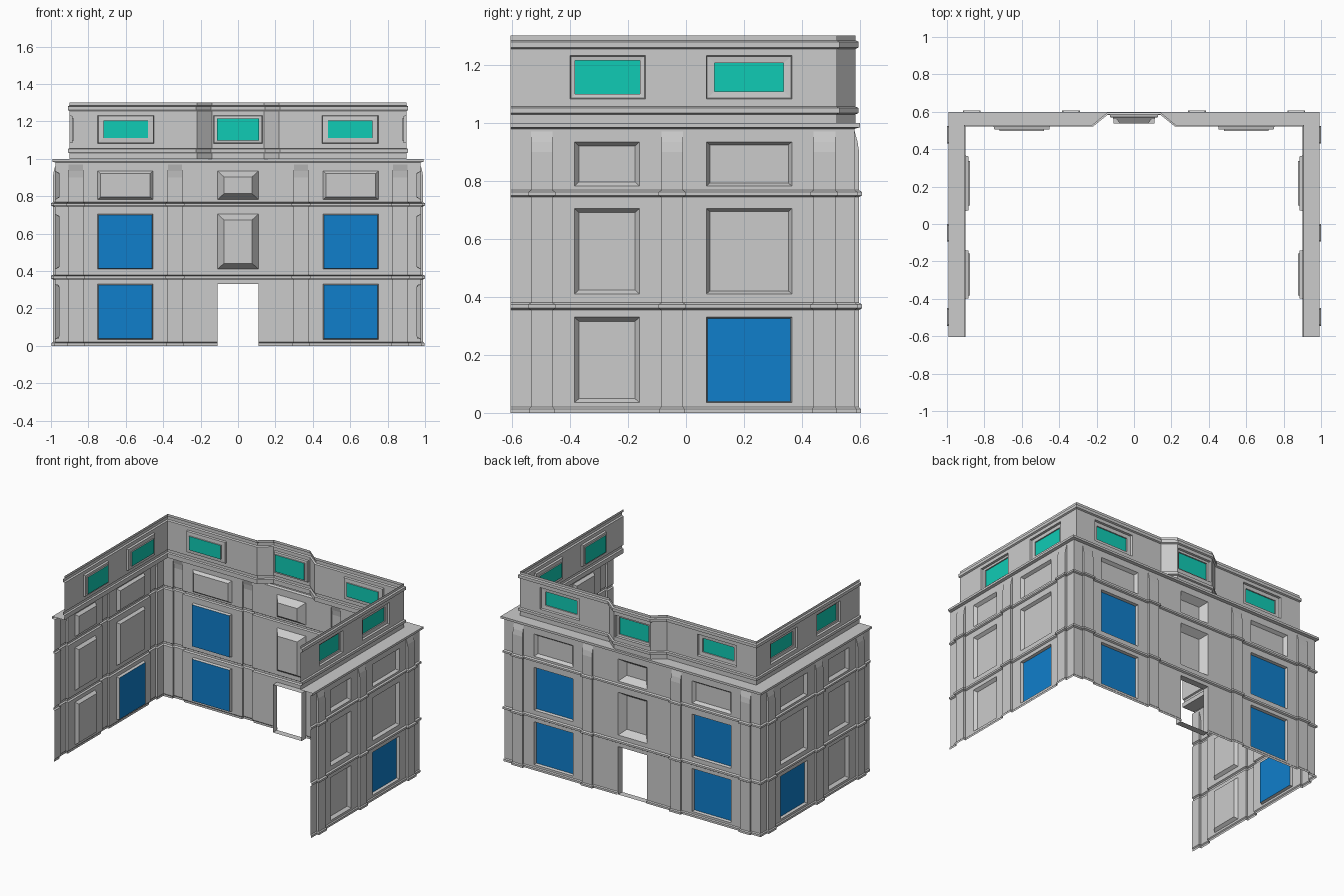
import bpy
from mathutils import Vector

if "Cube" in bpy.data.objects:
    bpy.data.objects.remove(bpy.data.objects["Cube"])


def material(name, rgb):
    m = bpy.data.materials.new(name)
    m.diffuse_color = (*rgb, 1)
    m.use_nodes = True
    m.node_tree.nodes["Principled BSDF"].inputs["Base Color"].default_value = m.diffuse_color
    return m


blue = material("blue_glass", (0.005, 0.21, 0.60))
teal = material("teal_glass", (0.005, 0.60, 0.46))


def make(name, verts, faces, mat=None, mirror=True):
    me = bpy.data.meshes.new(name)
    me.from_pydata([tuple(v) for v in verts], [], faces)
    ob = bpy.data.objects.new(name, me)
    bpy.context.collection.objects.link(ob)
    if mat:
        me.materials.append(mat)
    if mirror:
        mod = ob.modifiers.new("mirror", 'MIRROR')
        mod.merge_threshold = 0.0005
    return ob


def sweep(name, path, levels, holes):
    """Loft plan points (x, y, nx, ny, px, py) through (z, offset, pilaster) levels, leaving holes."""
    n = len(levels)
    verts = [(x + nx * d + px * p, y + ny * d + py * p, z)
             for x, y, nx, ny, px, py in path for z, d, p in levels]
    faces = []
    for i in range(len(path) - 1):
        mx = (path[i][0] + path[i + 1][0]) / 2
        my = (path[i][1] + path[i + 1][1]) / 2
        for k in range(n - 1):
            mz = (levels[k][0] + levels[k + 1][0]) / 2
            cut = False
            for side, a, b, z0, z1 in holes:
                on_side = path[i][2] == 1 and path[i + 1][2] == 1 and path[i][3] != 1
                u = my if side else mx
                if side == on_side and a < u < b and z0 < mz < z1:
                    cut = True
            if not cut:
                a, b = i * n + k, (i + 1) * n + k
                faces.append((a, a + 1, b + 1, b))
    return make(name, verts, faces)


def panel(name, side, plane, a, b, z0, z1, steps, mat=None, mirror=True, back=True):
    """Recess made of nested rings; steps = (inset, depth) pairs."""
    rings = []
    for ins, dep in [(0, 0)] + steps:
        lo, hi, bz, tz = a + ins, b - ins, z0 + ins * 0.9, z1 - ins * 0.9
        c = plane - dep
        ring = [(lo, bz), (lo, tz), (hi, tz), (hi, bz)]
        if side:
            ring = [(hi, bz), (hi, tz), (lo, tz), (lo, bz)]
        rings += [Vector((c, u, z)) if side else Vector((u, c, z)) for u, z in ring]
    faces = []
    for r in range(len(steps)):
        o, i = r * 4, r * 4 + 4
        faces += [(o + j, o + (j + 1) % 4, i + (j + 1) % 4, i + j) for j in range(4)]
    make(name + "_reveal", rings[:], faces, None, mirror)
    if back:
        make(name, rings[-4:], [(0, 1, 2, 3)], mat, mirror)


# ---- Lower storeys: plan path with pilaster bumps ----
WX, WY, END, P = 0.975, 0.582, -0.605, 0.015


def pilaster_back(x0, x1):
    return [(x0, WY, -1, 1, 0, 0), (x0, WY, -1, 1, 0, P), (x1, WY, 1, 1, 0, P), (x1, WY, 1, 1, 0, 0)]


def pilaster_side(y0, y1):
    return [(WX, y0, 1, .99, 0, 0), (WX, y0, 1, .99, P, 0), (WX, y1, 1, -.99, P, 0), (WX, y1, 1, -.99, 0, 0)]


back = lambda *xs: [(x, WY, 0, 1, 0, 0) for x in xs]
right = lambda *ys: [(WX, y, 1, 0, 0, 0) for y in ys]
path = (back(0, .11) + pilaster_back(.30, .375) + back(.455, .75) + pilaster_back(.83, .905)
        + [(WX, WY, 1, 1, 0, 0)]
        + pilaster_side(.515, .44) + right(.365, .07) + pilaster_side(-.01, -.085)
        + right(-.16, -.385) + pilaster_side(-.46, -.535) + right(END))
levels = [(0, .006, 1), (.014, .006, 1), (.02, 0, 1), (.035, 0, 1), (.33, 0, 1),
          (.355, 0, 1), (.361, .01, 1), (.374, .01, 1), (.38, 0, 1), (.41, 0, 1), (.705, 0, 1),
          (.745, 0, 1), (.75, .01, 1), (.762, .01, 1), (.768, 0, 1), (.782, 0, 1),
          (.90, 0, 1), (.935, 0, .65), (.97, 0, 0), (.98, 0, 0), (.985, .018, 0), (1, .018, 0)]
rows = [(.035, .33), (.41, .705), (.782, .935)]
holes = [(False, 0, .11, 0, .33)]
for z0, z1 in rows:
    holes += [(False, 0, .11, z0, z1), (False, .455, .75, z0, z1),
              (True, .07, .365, z0, z1), (True, -.385, -.16, z0, z1)]
sweep("lower_wall", path, levels, holes)

# Lower windows and blind panels
glass = [(.005, .018)]
blind = [(.016, .02)]
for r, (z0, z1) in enumerate(rows):
    panel(f"back_bay_{r}", False, WY, .455, .75, z0, z1, glass if r < 2 else blind, blue if r < 2 else None)
    panel(f"side_rear_bay_{r}", True, WX, .07, .365, z0, z1, glass if r == 0 else [(.012, .02)],
          blue if r == 0 else None)
    panel(f"side_front_bay_{r}", True, WX, -.385, -.16, z0, z1, blind)
    if r:
        panel(f"centre_niche_{r}", False, WY, -.11, .11, z0, z1, [(.035, .045)], None, False)

# Doorway lining (jambs and lintel)
panel("doorway", False, WY, -.11, .11, 0, .33, [(0, .045)], None, False, False)

# ---- Ledge between lower and upper walls ----
UX, UY, BY = 0.90, 0.52, 0.585
ledge = [(0, WY + .018), (WX + .018, WY + .018), (WX + .018, END), (UX, END), (UX, UY),
         (.22, UY), (.14, BY), (0, BY)]
make("ledge", [(x, y, 1) for x, y in ledge], [tuple(reversed(range(8)))])

# ---- Attic storey with projecting centre bay ----
attic = ([(x, BY, 0, 1, 0, 0) for x in (0, .13)] + [(.14, BY, .35, 1, 0, 0), (.22, UY, .35, 1, 0, 0)]
         + [(x, UY, 0, 1, 0, 0) for x in (.45, .75)] + [(UX, UY, 1, 1, 0, 0)]
         + [(UX, y, 1, 0, 0, 0) for y in (.365, .07, -.14, -.40, END)])
attic_levels = [(z, d, 0) for z, d in
                [(1, 0), (1.03, 0), (1.034, .01), (1.052, .01), (1.056, 0), (1.083, 0), (1.232, 0),
                 (1.255, 0), (1.26, .01), (1.28, .01), (1.285, 0), (1.302, 0)]]
Z = (1.083, 1.232)
sweep("attic_wall", attic, attic_levels,
      [(False, 0, .13, *Z), (False, .45, .75, *Z), (True, .07, .365, *Z), (True, -.40, -.14, *Z)])


# Attic windows: stepped frame with teal glass
def frame(w):
    return [(.003, .014), (w, .016), (w, .024)]


panel("attic_centre_window", False, BY, -.13, .13, *Z, frame(.018), teal, False)
panel("attic_back_window", False, UY, .45, .75, *Z, frame(.03), teal)
panel("attic_side_rear_window", True, UX, .07, .365, *Z, frame(.028), teal)
panel("attic_side_front_window", True, UX, -.40, -.14, *Z, frame(.018), teal)
